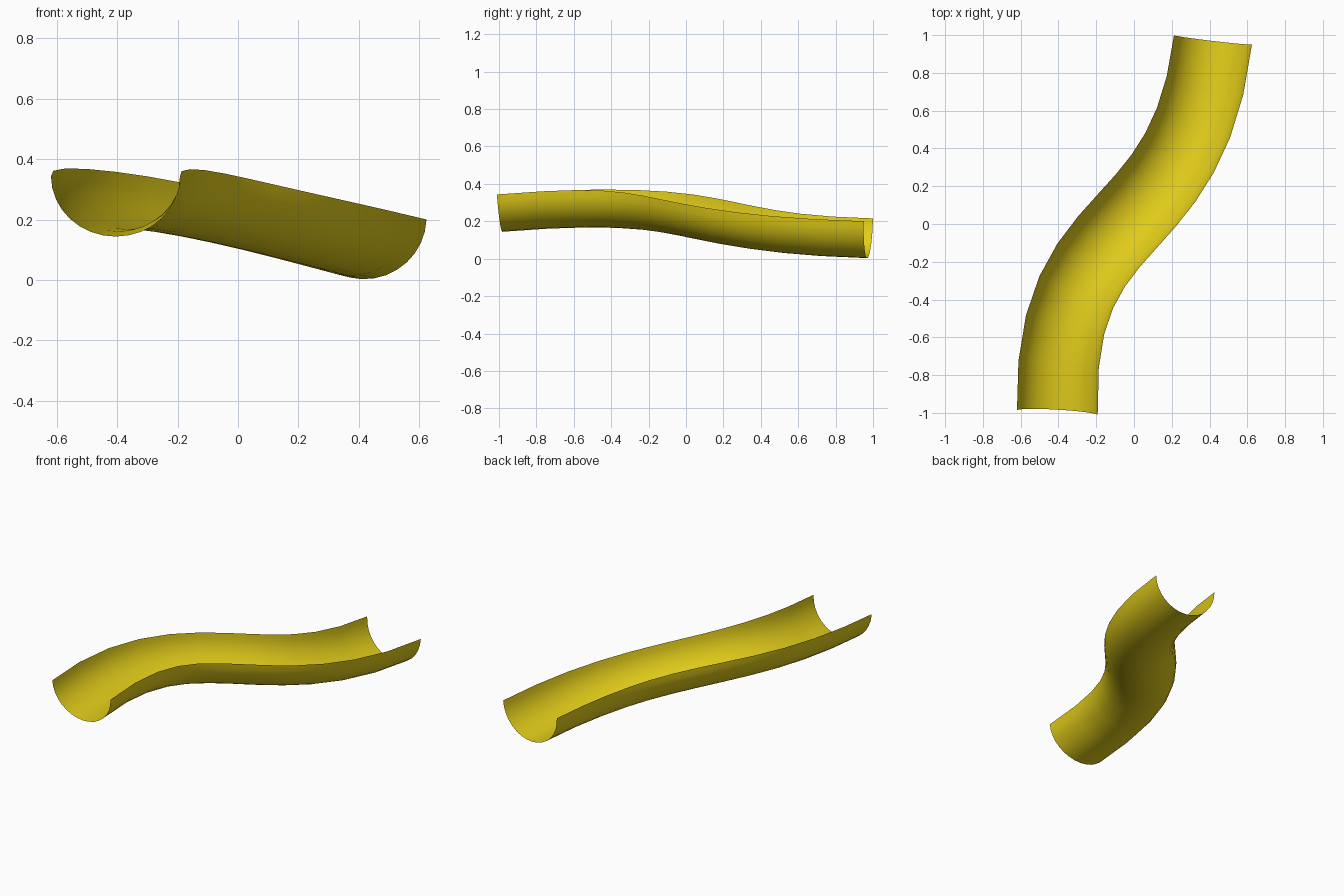
import bpy, math
from mathutils import Vector

if "Cube" in bpy.data.objects:
    bpy.data.objects.remove(bpy.data.objects["Cube"])

# Path of the trough's lowest line: one cubic S-shaped Bezier
P = [Vector(p) for p in ((-0.405, -0.983, 0.144), (-0.44, 0.12, 0.235),
                         (0.28, -0.13, 0.035), (0.41, 0.97, 0.003))]
RINGS, SIDES = 12, 16


def bezier(t):
    s = 1 - t
    pos = s**3 * P[0] + 3*s*s*t * P[1] + 3*s*t*t * P[2] + t**3 * P[3]
    tan = s*s * (P[1] - P[0]) + 2*s*t * (P[2] - P[1]) + t*t * (P[3] - P[2])
    return pos, tan.normalized()


# Half-round section swept along the path
verts, faces = [], []
for i in range(RINGS + 1):
    t = i / RINGS
    pos, tan = bezier(t)
    if i == 0:
        tan = Vector((0.058, 1, 0.08)).normalized()   # slightly skewed end cut
    side = tan.cross(Vector((0, 0, 1))).normalized()
    up = side.cross(tan)
    roll = 0.036 * t
    side, up = (side * math.cos(roll) - up * math.sin(roll),
                up * math.cos(roll) + side * math.sin(roll))
    width = 0.214 - 0.006 * t
    depth = 0.200 + 0.005 * t
    for j in range(SIDES + 1):
        a = math.pi * j / SIDES
        verts.append(pos - side * width * math.cos(a) + up * depth * (1 - math.sin(a)))

n = SIDES + 1
for i in range(RINGS):
    for j in range(SIDES):
        k = i * n + j
        faces.append((k, k + n, k + n + 1, k + 1))

mesh = bpy.data.meshes.new("slide_trough")
mesh.from_pydata(verts, [], faces)
trough = bpy.data.objects.new("slide_trough", mesh)
bpy.context.collection.objects.link(trough)

# Yellow smooth plastic
mat = bpy.data.materials.new("yellow_plastic")
mat.diffuse_color = (0.75, 0.6, 0.01, 1)
mat.use_nodes = True
mat.node_tree.nodes["Principled BSDF"].inputs["Base Color"].default_value = mat.diffuse_color
mesh.materials.append(mat)
mesh.shade_smooth()
